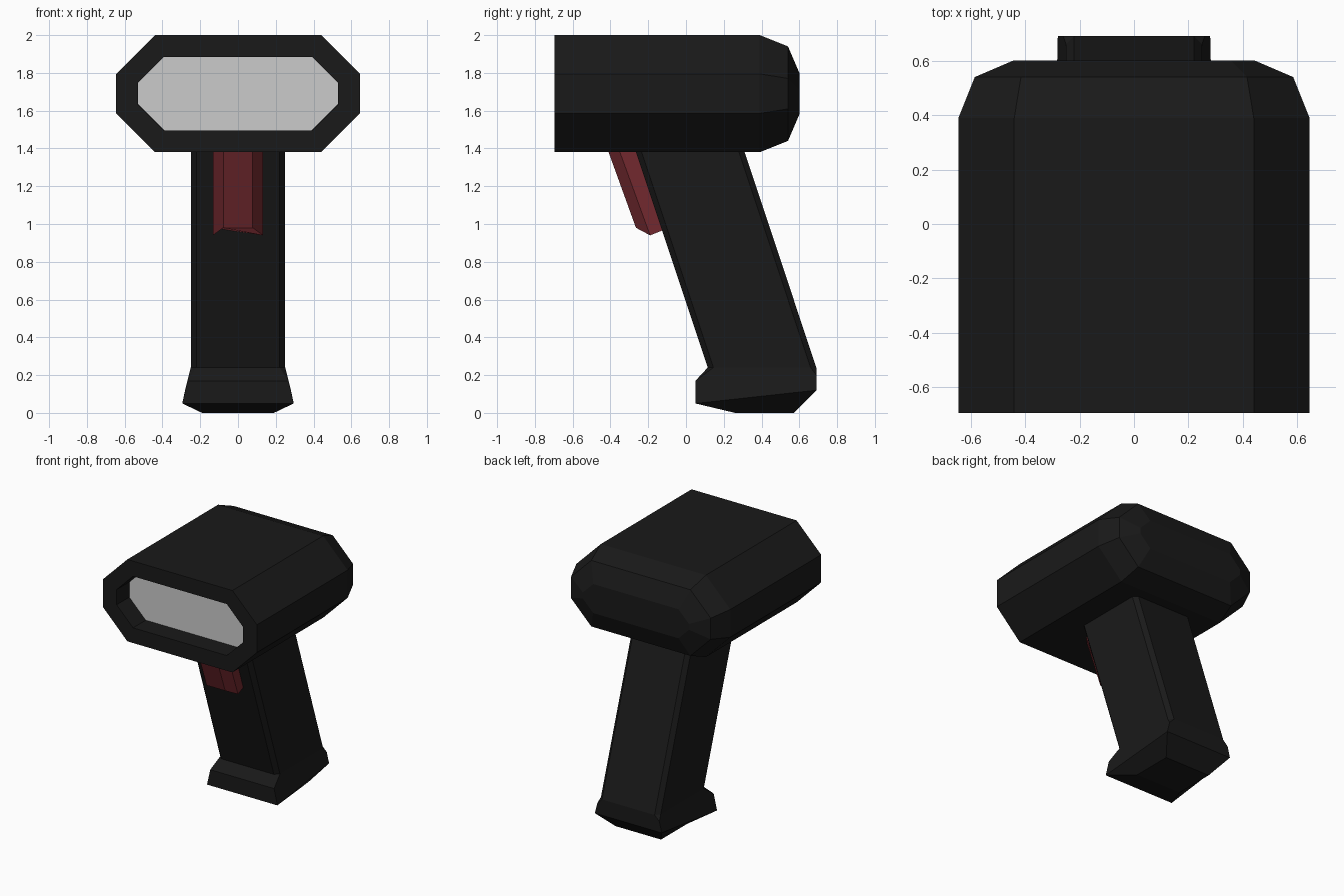
import bpy, bmesh

if "Cube" in bpy.data.objects:
    bpy.data.objects.remove(bpy.data.objects["Cube"])


def material(name, color):
    m = bpy.data.materials.new(name)
    m.diffuse_color = (*color, 1)
    m.use_nodes = True
    m.node_tree.nodes["Principled BSDF"].inputs["Base Color"].default_value = m.diffuse_color
    return m


def loft(name, rings, mat=None):
    """Skin a list of equal-length point rings and cap both ends."""
    bm = bmesh.new()
    loops = [[bm.verts.new(p) for p in ring] for ring in rings]
    n = len(loops[0])
    for a, b in zip(loops, loops[1:]):
        for i in range(n):
            j = (i + 1) % n
            bm.faces.new((a[i], a[j], b[j], b[i]))
    bm.faces.new(loops[0][::-1])
    bm.faces.new(loops[-1])
    bmesh.ops.remove_doubles(bm, verts=bm.verts, dist=0.0005)
    bmesh.ops.recalc_face_normals(bm, faces=bm.faces)
    me = bpy.data.meshes.new(name)
    bm.to_mesh(me)
    bm.free()
    ob = bpy.data.objects.new(name, me)
    bpy.context.collection.objects.link(ob)
    if mat:
        me.materials.append(mat)
    return ob


def head_ring(y, inset):
    """Octagon of the head, offset inwards evenly, at depth y."""
    w, h = 0.645 - inset, 0.31 - inset
    s = 0.75 - inset * 2 ** 0.5
    a, b = s - h, s - w
    pts = [(a, h), (w, b), (w, -b), (a, -h), (-a, -h), (-w, -b), (-w, b), (-a, h)]
    return [(x, y, 1.69 + z) for x, z in pts]


def grip_ring(front, back, c=0.0):
    """Chamfered rectangle; front and back are (half width, y, z)."""
    (wf, yf, zf), (wb, yb, zb) = front, back
    half = [(wf - c, yf, zf), (wf, yf + c, zf), (wb, yb - c, zb), (wb - c, yb, zb)]
    return half + [(-x, y, z) for x, y, z in reversed(half)]


black = material("black_plastic", (0.01, 0.01, 0.01))
red = material("red_plastic", (0.17, 0.022, 0.028))

# Scanner head: recess floor, rim, body, rounded back
loft("head", [head_ring(y, i) for y, i in (
    (-0.535, 0.115), (-0.695, 0.115), (-0.695, 0),
    (0.39, 0), (0.54, 0.06), (0.60, 0.20))], black)

# Window inside the recess
loft("window", [head_ring(-0.545, 0.116), head_ring(-0.53, 0.116)])

# Slanted handle, running slightly up into the head
loft("handle", [
    grip_ring((0.25, -0.288, 1.45), (0.25, 0.287, 1.45), 0.03),
    grip_ring((0.25, 0.115, 0.24), (0.25, 0.69, 0.24), 0.03)], black)

# Flared foot of the handle
loft("handle_foot", [
    grip_ring((0.25, 0.115, 0.24), (0.25, 0.69, 0.24), 0.03),
    grip_ring((0.267, 0.05, 0.17), (0.26, 0.69, 0.2)),
    grip_ring((0.295, 0.05, 0.05), (0.28, 0.69, 0.12)),
    grip_ring((0.19, 0.26, 0.0), (0.19, 0.57, 0.0))], black)


# Trigger with chamfered front edges
def trigger_ring(*half):
    return list(half) + [(-x, y, z) for x, y, z in reversed(half)]


loft("trigger", [
    trigger_ring((0.078, -0.435, 1.45), (0.133, -0.375, 1.45), (0.133, -0.24, 1.45)),
    trigger_ring((0.078, -0.265, 0.98), (0.133, -0.19, 0.94), (0.133, -0.09, 0.98))], red)
